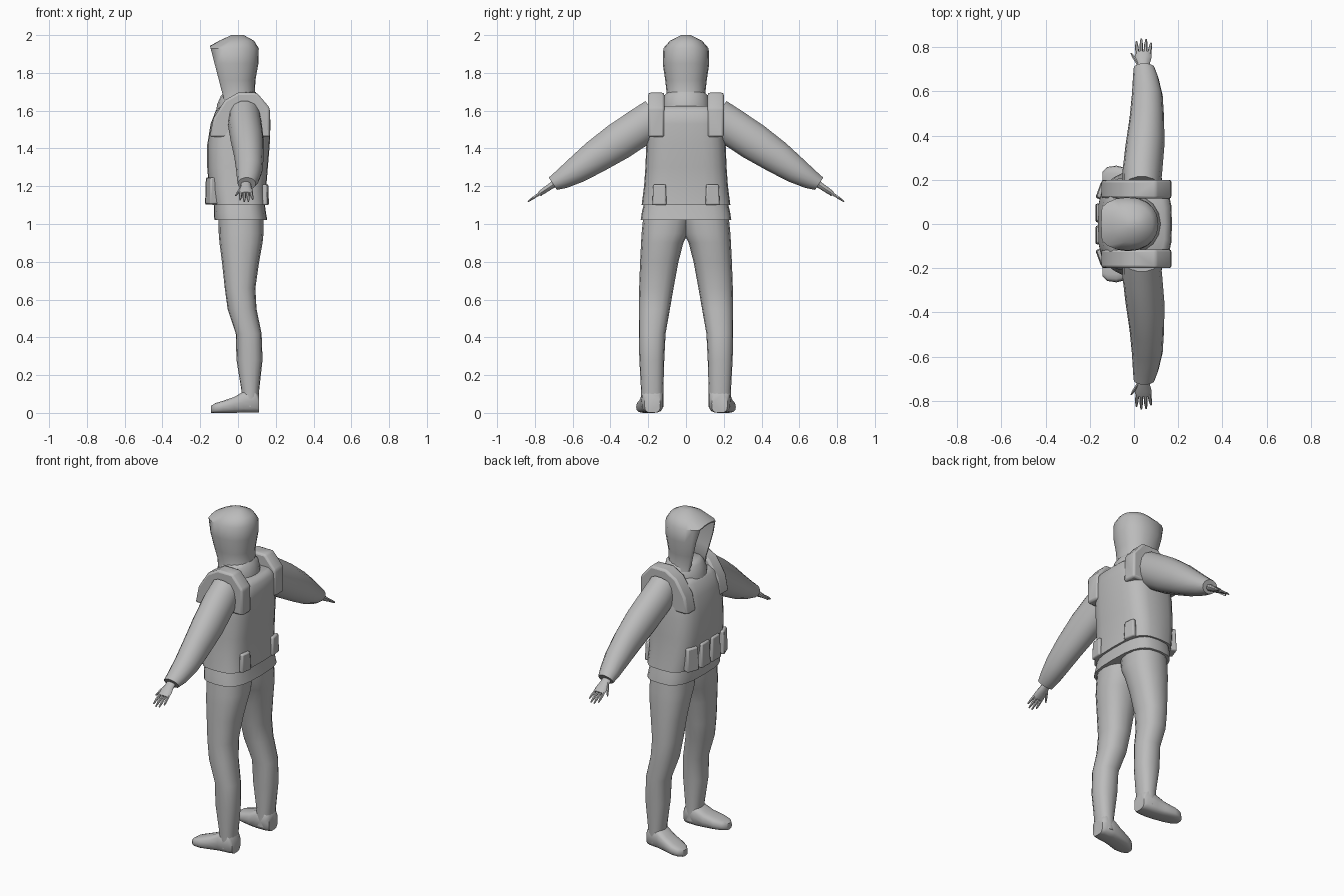
import bpy, bmesh, math
from mathutils import Vector

if "Cube" in bpy.data.objects:
    bpy.data.objects.remove(bpy.data.objects["Cube"])

GREY = bpy.data.materials.new("cloth_grey")
GREY.use_nodes = True
GREY.diffuse_color = (0.5, 0.5, 0.5, 1)
GREY.node_tree.nodes["Principled BSDF"].inputs["Base Color"].default_value = (0.5, 0.5, 0.5, 1)

X, Y, Z = Vector((1, 0, 0)), Vector((0, 1, 0)), Vector((0, 0, 1))


def finish(name, bm, mirror=False, angle=50, bevel=0):
    bmesh.ops.recalc_face_normals(bm, faces=bm.faces)
    mesh = bpy.data.meshes.new(name)
    bm.to_mesh(mesh)
    bm.free()
    mesh.materials.append(GREY)
    obj = bpy.data.objects.new(name, mesh)
    bpy.context.collection.objects.link(obj)
    bpy.ops.object.select_all(action='DESELECT')
    bpy.context.view_layer.objects.active = obj
    obj.select_set(True)
    bpy.ops.object.shade_smooth_by_angle(angle=math.radians(angle))
    if bevel:
        mod = obj.modifiers.new("soft_edges", 'BEVEL')
        mod.width, mod.segments = bevel, 2
    if mirror:
        mod = obj.modifiers.new("both_sides", 'MIRROR')
        mod.use_axis = (False, True, False)
    return obj


def loft(bm, rings, sides=16, power=2.0):
    """Skin rings of (centre, u axis, v axis, u radius, v radius)."""
    loops = []
    for c, u, v, ru, rv in rings:
        loop = []
        for i in range(sides):
            a = math.tau * i / sides
            ca, sa = math.cos(a), math.sin(a)
            pu = math.copysign(abs(ca) ** (2 / power), ca) * ru
            pv = math.copysign(abs(sa) ** (2 / power), sa) * rv
            loop.append(bm.verts.new(Vector(c) + u * pu + v * pv))
        loops.append(loop)
    for a, b in zip(loops, loops[1:]):
        for i in range(sides):
            j = (i + 1) % sides
            bm.faces.new((a[i], a[j], b[j], b[i]))
    bm.faces.new(loops[0])
    bm.faces.new(loops[-1])


def level(z, x0, x1, y0, y1):
    """Horizontal ring from its extents."""
    return ((x0 + x1) / 2, (y0 + y1) / 2, z), X, Y, (x1 - x0) / 2, (y1 - y0) / 2


def stack(name, levels, mirror=False, power=2.0, sides=16):
    bm = bmesh.new()
    loft(bm, [level(*l) for l in levels], sides, power)
    return finish(name, bm, mirror)


# Vest over the torso
stack("vest", [
    (1.10, -.135, .155, -.235, .235), (1.20, -.155, .15, -.222, .222),
    (1.30, -.163, .158, -.215, .215), (1.42, -.163, .168, -.21, .21),
    (1.53, -.145, .172, -.20, .20), (1.60, -.118, .168, -.19, .19),
    (1.625, -.09, .14, -.16, .16)], power=3.2, sides=24)

# Jacket hem below the vest
stack("jacket_hem", [
    (1.02, -.125, .155, -.24, .24), (1.06, -.128, .148, -.234, .234),
    (1.12, -.125, .14, -.22, .22)], power=3, sides=24)

# Shoulder straps: a side profile given width
bm = bmesh.new()
profile = [(-.15, 1.46), (-.13, 1.56), (-.07, 1.655), (0, 1.695), (.1, 1.695),
           (.168, 1.615), (.17, 1.46)]
face = bm.faces.new([bm.verts.new((x, .115, z)) for x, z in profile])
out = bmesh.ops.extrude_face_region(bm, geom=[face])
for v in out["geom"]:
    if isinstance(v, bmesh.types.BMVert):
        v.co.y = .2
finish("shoulder_straps", bm, mirror=True, bevel=.012)

# Collar and hood
stack("collar", [
    (1.57, -.115, .125, -.13, .13), (1.63, -.112, .12, -.128, .128),
    (1.68, -.09, .108, -.115, .115), (1.70, -.07, .092, -.095, .095)])

bm = bmesh.new()
loft(bm, [level(*l) for l in [
    (1.66, -.11, .10, -.11, .11), (1.70, -.115, .09, -.103, .103),
    (1.76, -.135, .092, -.11, .11), (1.85, -.16, .108, -.123, .123),
    (1.93, -.172, .11, -.12, .12), (1.97, -.1, .085, -.085, .085),
    (2.0, -.035, .03, -.025, .025)]], 20, 2.2)
cut = bmesh.ops.bisect_plane(
    bm, geom=bm.verts[:] + bm.edges[:] + bm.faces[:], plane_co=(-.145, 0, 1.93),
    plane_no=(-.25, 0, -.065), clear_outer=True)
rim = [e for e in cut["geom_cut"] if isinstance(e, bmesh.types.BMEdge)]
opening = bmesh.ops.contextual_create(bm, geom=rim)["faces"]
bmesh.ops.recalc_face_normals(bm, faces=bm.faces)
# Hollow face opening
bmesh.ops.inset_region(bm, faces=opening, thickness=.008)
bmesh.ops.inset_region(bm, faces=opening, thickness=.004, depth=-.09)
finish("hood", bm)

# Sleeves, following the sloping arm
ALONG = Vector((0, .83, -.56))
ACROSS = Vector((0, .56, .83))
bm = bmesh.new()
loft(bm, [((x, y, z), X, ACROSS, rx, rv) for y, z, x, rx, rv in [
    (.16, 1.57, .035, .085, .10), (.24, 1.515, .038, .09, .103),
    (.36, 1.435, .05, .088, .102), (.48, 1.355, .058, .078, .09),
    (.58, 1.285, .06, .07, .073), (.66, 1.235, .053, .058, .054),
    (.705, 1.213, .046, .048, .04)]], 14)
finish("sleeves", bm, mirror=True)

# Hands: palm, four fingers and a thumb
bm = bmesh.new()
wrist = Vector((.042, .69, 1.218))
loft(bm, [(wrist + ALONG * d, X, ACROSS, rx, rv) for d, rx, rv in
          [(0, .026, .02), (.04, .029, .017), (.075, .037, .016), (.105, .036, .012)]], 10)
for i, length in enumerate((.068, .082, .08, .06)):
    root = wrist + ALONG * .095 + X * (-.027 + .018 * i)
    tip = root + ALONG * length + X * (.004 * (i - 1))
    loft(bm, [(root, X, ACROSS, .0085, .009), (root.lerp(tip, .6), X, ACROSS, .008, .008),
              (tip, X, ACROSS, .004, .004)], 6)
thumb = wrist + ALONG * .035 - X * .018
thumb_tip = thumb + ALONG * .07 - X * .036 - ACROSS * .01
loft(bm, [(thumb, X, ACROSS, .011, .012), (thumb.lerp(thumb_tip, .6), X, ACROSS, .009, .009),
          (thumb_tip, X, ACROSS, .004, .005)], 6)
finish("hands", bm, mirror=True)

# Trouser legs
stack("trouser_legs", [
    (.03, .015, .11, .12, .235), (.12, .018, .112, .12, .238),
    (.28, -.008, .13, .115, .247), (.42, -.012, .125, .108, .25),
    (.55, -.055, .098, .085, .25), (.66, -.07, .092, .066, .248),
    (.80, -.085, .112, .04, .243), (.90, -.098, .13, .014, .238),
    (.95, -.102, .135, -.012, .235), (1.05, -.105, .135, -.03, .225)],
    mirror=True, power=2.3)

# Boots, toes turned slightly out
bm = bmesh.new()
loft(bm, [((x, y, top / 2), Y, Z, w, top / 2) for x, y, w, top in [
    (.112, .178, .042, .1), (.09, .178, .057, .13), (.03, .18, .06, .115),
    (-.02, .19, .06, .085), (-.08, .204, .06, .064), (-.12, .21, .048, .052),
    (-.142, .212, .026, .038)]], 14, 3.2)
finish("boots", bm, mirror=True)


def pouch(name, x, y, z, size, turn):
    """Tapered pouch: the top is pinched towards the vest."""
    bm = bmesh.new()
    bmesh.ops.create_cube(bm, size=1)
    for v in bm.verts:
        if v.co.z > 0:
            v.co.x *= .8
            v.co.y *= .88
        v.co = Vector([a * b for a, b in zip(v.co, size)])
    obj = finish(name, bm, angle=30, bevel=.008)
    obj.location = (x, y, z)
    obj.rotation_euler.z = math.radians(turn)


# Pouches round the waist
for side, word in ((1, "left"), (-1, "right")):
    pouch(f"front_pouch_{word}", -.152, .05 * side, 1.175, (.045, .085, .145), 0)
    pouch(f"outer_pouch_{word}", -.138, .148 * side, 1.175, (.05, .08, .14), -20 * side)
    pouch(f"back_pouch_{word}", .145, .14 * side, 1.155, (.03, .075, .11), 8 * side)
